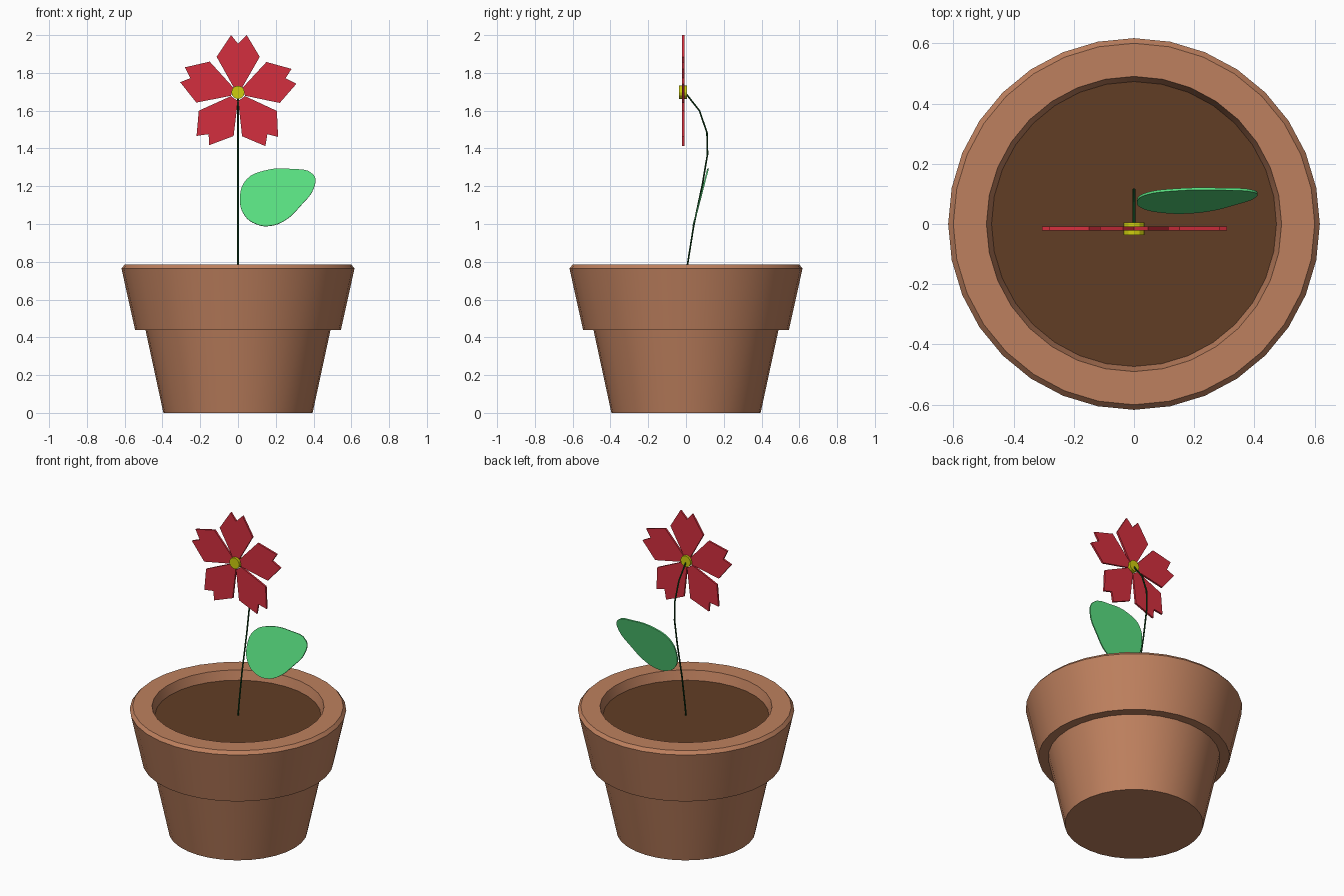
import bpy, bmesh
from math import cos, sin, pi, atan2, radians, hypot
from mathutils import Matrix, Vector

cube = bpy.data.objects.get("Cube")
if cube:
    bpy.data.objects.remove(cube, do_unlink=True)


def material(name, rgb):
    # 0-255 display colour to linear
    lin = [((c / 255 + 0.055) / 1.055) ** 2.4 if c > 10 else c / 255 / 12.92 for c in rgb]
    m = bpy.data.materials.new(name)
    m.use_nodes = True
    m.diffuse_color = (*lin, 1)
    m.node_tree.nodes["Principled BSDF"].inputs["Base Color"].default_value = (*lin, 1)
    return m


CLAY = material("clay", (190, 128, 94))
SOIL = material("soil", (97, 61, 37))
STEM = material("dark green", (14, 66, 24))
LEAF = material("leaf green", (90, 225, 130))
PETAL = material("petal red", (212, 47, 62))
CENTRE = material("pollen yellow", (205, 205, 14))


def finish(name, bm, mat):
    bmesh.ops.recalc_face_normals(bm, faces=bm.faces)
    mesh = bpy.data.meshes.new(name)
    bm.to_mesh(mesh)
    bm.free()
    mesh.materials.append(mat)
    ob = bpy.data.objects.new(name, mesh)
    bpy.context.collection.objects.link(ob)
    return ob


def select(ob):
    bpy.ops.object.select_all(action='DESELECT')
    ob.select_set(True)
    bpy.context.view_layer.objects.active = ob


def smooth(ob):
    select(ob)
    bpy.ops.object.shade_smooth_by_angle(angle=radians(30))


def lathe(name, profile, mat, sides=32):
    """Spin a radius/height profile about z and cap both ends."""
    bm = bmesh.new()
    rings = [[bm.verts.new((r * cos(2 * pi * i / sides), r * sin(2 * pi * i / sides), z))
              for i in range(sides)] for r, z in profile]
    for a, b in zip(rings, rings[1:]):
        for i in range(sides):
            j = (i + 1) % sides
            bm.faces.new((a[i], a[j], b[j], b[i]))
    bm.faces.new(rings[0])
    bm.faces.new(rings[-1])
    return finish(name, bm, mat)


def curve_object(name, points, mat, kind, closed):
    cu = bpy.data.curves.new(name, 'CURVE')
    cu.dimensions = '2D' if closed else '3D'
    sp = cu.splines.new(kind)
    if kind == 'BEZIER':
        sp.bezier_points.add(len(points) - 1)
        for bp, p in zip(sp.bezier_points, points):
            bp.co = p
            bp.handle_left_type = bp.handle_right_type = 'AUTO'
    else:
        sp.points.add(len(points) - 1)
        for sp_point, p in zip(sp.points, points):
            sp_point.co = (*p, 1)
    sp.use_cyclic_u = closed
    cu.materials.append(mat)
    ob = bpy.data.objects.new(name, cu)
    bpy.context.collection.objects.link(ob)
    return ob


def to_mesh(ob):
    select(ob)
    bpy.ops.object.convert(target='MESH')


# Pot with a wide collar, and the soil inside it
pot = lathe("pot", [(0.395, 0), (0.49, 0.44), (0.545, 0.44), (0.617, 0.765),
                    (0.6, 0.785), (0.49, 0.785), (0.472, 0.72)], CLAY)
smooth(pot)
lathe("soil", [(0.473, 0.71), (0.473, 0.728)], SOIL)

# Bent stem
path = [(0, 0, 0.72), (0, 0.008, 0.785), (0, 0.04, 0.987), (0, 0.087, 1.21),
        (0, 0.114, 1.37), (0, 0.111, 1.484), (0, 0.071, 1.6), (0, 0, 1.69)]
stem = curve_object("stem", path, STEM, 'POLY', False)
stem.data.bevel_depth = 0.005
stem.data.bevel_resolution = 1
stem.data.use_fill_caps = True
to_mesh(stem)
smooth(stem)

# Leaf: rounded outline leaning back along the stem
LEAN = 0.26
outline = [(0.01, 1.14), (0.035, 1.045), (0.1, 0.998), (0.17, 0.99), (0.25, 1.02),
           (0.33, 1.095), (0.405, 1.2), (0.4, 1.26), (0.28, 1.291), (0.14, 1.282), (0.045, 1.235)]
leaf = curve_object("leaf", [(x, (z - 1.14) * hypot(1, LEAN), 0) for x, z in outline],
                    LEAF, 'BEZIER', True)
leaf.data.fill_mode = 'BOTH'
leaf.data.resolution_u = 4
leaf.data.extrude = 0.004
leaf.location = (0, 0.077, 1.14)
leaf.rotation_euler.x = atan2(1, LEAN)
to_mesh(leaf)

# Five notched petals cut from a thin sheet
petal = [(-0.022, 0.032), (-0.113, 0.195), (-0.037, 0.31), (0, 0.265),
         (0.046, 0.31), (0.115, 0.195), (0.022, 0.032)]
bm = bmesh.new()
for k in range(5):
    turn = Matrix.Rotation(k * 2 * pi / 5, 3, 'Y')
    verts = [bm.verts.new(turn @ Vector((x, -0.021, z)) + Vector((0, 0, 1.69))) for x, z in petal]
    face = bm.faces.new(verts)
    new = bmesh.ops.extrude_face_region(bm, geom=[face])["geom"]
    bmesh.ops.translate(bm, vec=(0, 0.012, 0),
                        verts=[v for v in new if isinstance(v, bmesh.types.BMVert)])
finish("petals", bm, PETAL)

# Round flower centre
bm = bmesh.new()
bmesh.ops.create_cone(bm, cap_ends=True, segments=12, radius1=0.035, radius2=0.035, depth=0.042,
                      matrix=Matrix.Translation((0, -0.016, 1.697)) @ Matrix.Rotation(pi / 2, 4, 'X'))
finish("flower_centre", bm, CENTRE)
